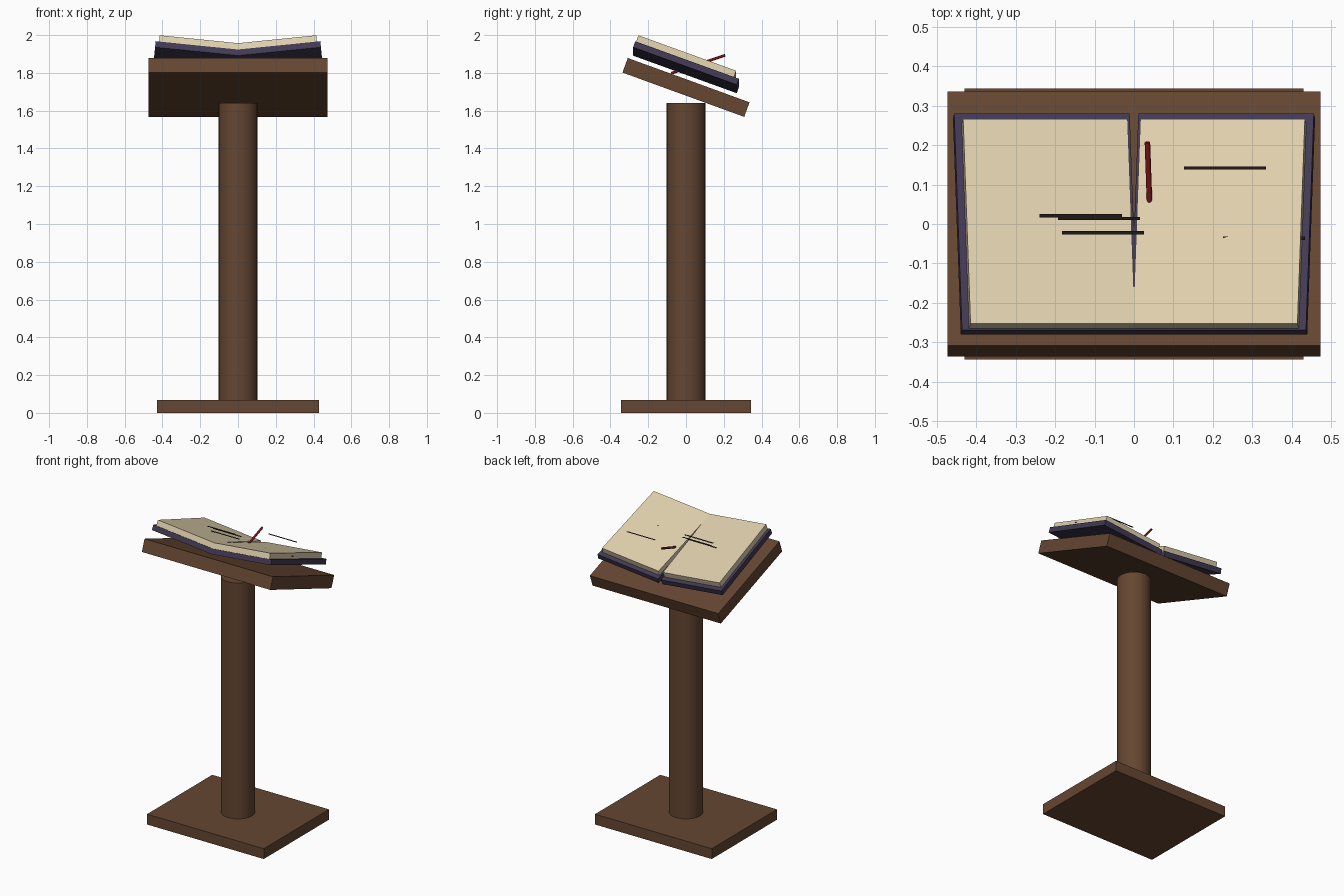
import bpy
from math import radians
from mathutils import Vector

cube = bpy.data.objects.get("Cube")
if cube:
    bpy.data.objects.remove(cube, do_unlink=True)

TILT = radians(-20)   # slope of the desk top, falling to the back
OPEN = 0.1            # how far each half of the book lifts


def material(name, rgb):
    m = bpy.data.materials.new(name)
    m.use_nodes = True
    m.diffuse_color = (*rgb, 1)
    bsdf = m.node_tree.nodes["Principled BSDF"]
    bsdf.inputs["Base Color"].default_value = (*rgb, 1)
    bsdf.inputs["Roughness"].default_value = 0.8
    return m


wood = material("brown wood", (0.130, 0.061, 0.031))
leather = material("purple leather", (0.054, 0.042, 0.088))
paper = material("cream paper", (0.740, 0.630, 0.420))
ink = material("dark ink", (0.013, 0.009, 0.008))
red = material("red ribbon", (0.215, 0.008, 0.012))


def finish(name, mat):
    ob = bpy.context.object
    ob.name = name
    ob.data.materials.append(mat)
    return ob


def box(name, mat, size, loc, rot=(0, 0, 0)):
    bpy.ops.mesh.primitive_cube_add(size=1, location=loc, rotation=rot)
    ob = finish(name, mat)
    ob.scale = size
    return ob


def rod(name, mat, radius, start, end, sides):
    a, b = Vector(start), Vector(end)
    bpy.ops.mesh.primitive_cylinder_add(
        vertices=sides, radius=radius, depth=(b - a).length,
        location=(a + b) / 2,
        rotation=(b - a).to_track_quat("Z", "Y").to_euler())
    ob = finish(name, mat)
    bpy.ops.object.shade_smooth_by_angle(angle=radians(40))
    return ob


# Stand: foot, post and sloping desk
box("base", wood, (0.86, 0.686, 0.069), (0, 0, 0.0345))
rod("post", wood, 0.103, (0, 0, 0.005), (0, 0, 1.64), 24)
box("desk_top", wood, (0.946, 0.686, 0.082), (0, 0, 1.723), (TILT, 0, 0))

# Open book: a cover and a page block on each side
for side, word in ((1, "left"), (-1, "right")):
    turn = (TILT, -side * OPEN, 0)
    box(word + "_cover", leather, (0.447, 0.584, 0.034),
        (side * 0.225, 0, 1.83), turn)
    box(word + "_pages", paper, (0.419, 0.551, 0.041),
        (side * 0.217, 0, 1.865), turn)

# Lines of writing
for i, (x, y) in enumerate([(-0.135, 0.021), (-0.089, 0.014), (-0.079, -0.022),
                            (0.231, 0.142), (0.329, -0.036)]):
    box(f"text_line_{i + 1}", ink, (0.208, 0.0086, 0.0017), (x, y, 1.90))

# Ribbon marker passing through the book
rod("bookmark", red, 0.007, (0.034, 0.207, 1.893), (0.044, -0.078, 1.798), 12)
